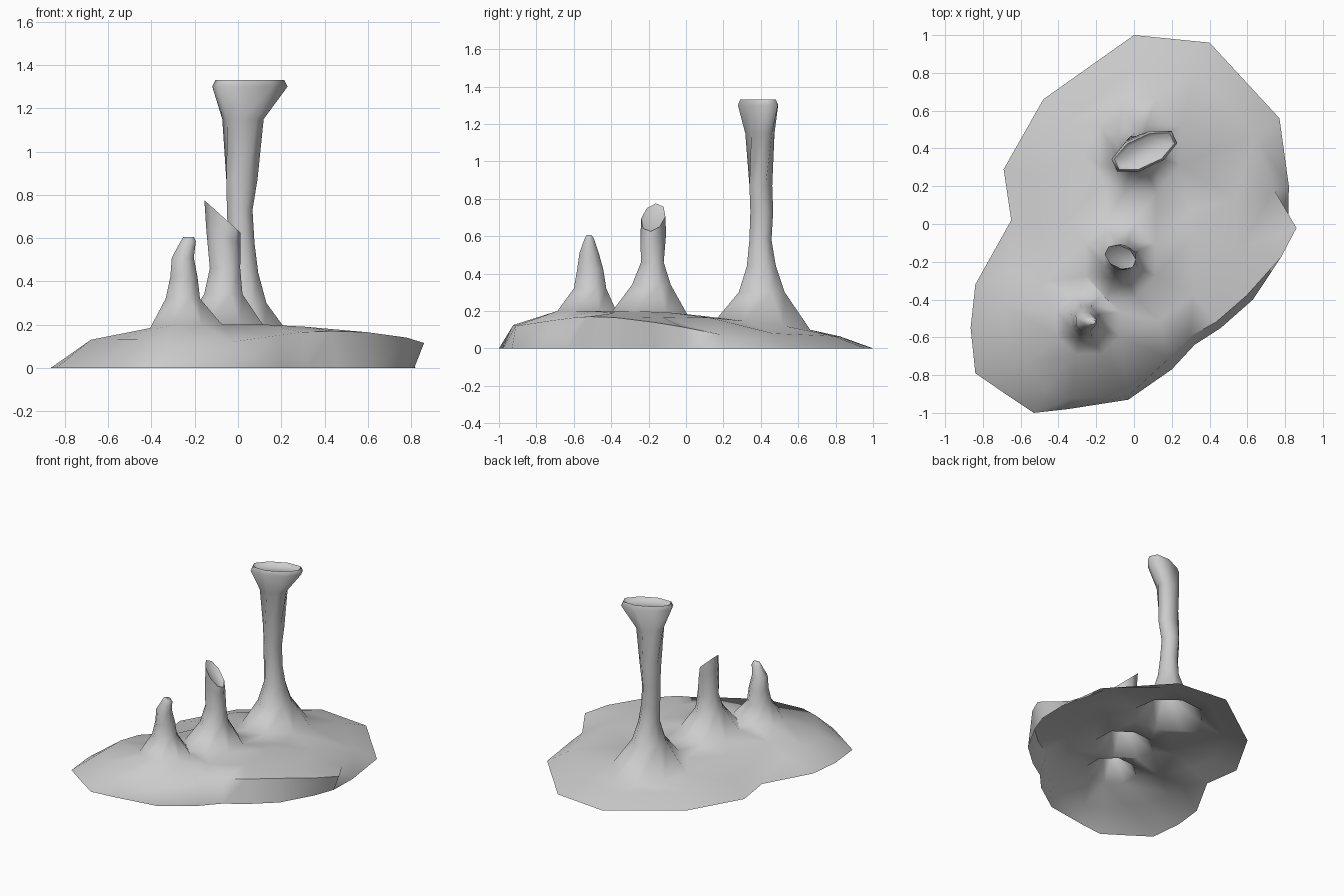
import bpy, bmesh
from math import sin, cos, pi, radians
from mathutils import Vector
from mathutils.geometry import delaunay_2d_cdt

if "Cube" in bpy.data.objects:
    bpy.data.objects.remove(bpy.data.objects["Cube"])

stone = bpy.data.materials.new("grey stone")
stone.use_nodes = True
GREY = (0.6, 0.6, 0.6, 1)
stone.diffuse_color = GREY
stone.node_tree.nodes["Principled BSDF"].inputs["Base Color"].default_value = GREY

SIDES = 8

# Ground edge: x, y, then inset and height of the shoulder above it
EDGE = [(0, 1, .18, .065), (.4, .96, .18, .065), (.77, .56, .16, .08), (.82, .2, .08, .075),
        (.815, -.02, -.045, .115), (.76, -.17, -.02, .14), (.63, -.4, .04, .165),
        (.46, -.55, .04, .17), (.32, -.64, .05, .165), (.2, -.77, .06, .15),
        (-.03, -.93, .02, .12), (-.35, -.98, .06, .125), (-.53, -1, .14, .13),
        (-.68, -.9, .2, .13), (-.84, -.79, .22, .13), (-.865, -.55, .22, .13),
        (-.84, -.32, .2, .11), (-.65, .02, .15, .07), (-.69, .29, .17, .06),
        (-.48, .66, .17, .06)]


def ground(x, y):
    """Height of the mound: a ridge falling to the back and sides."""
    across = .87 * y - .5 * x
    return .2 - .14 * max(0, across + .2) - .09 * max(0, x - .2) - .15 * max(0, -x - .3)


def ring(cx, cy, z, rx, ry, turn=0, tilt=0):
    """Rim points of one chimney level; a tilt lowers the +x side."""
    pts = []
    for i in range(SIDES):
        a = 2 * pi * (i + .5) / SIDES
        u, v = rx * cos(a), ry * sin(a)
        dx, dy = u * cos(turn) - v * sin(turn), u * sin(turn) + v * cos(turn)
        pts.append(Vector((cx + dx, cy + dy, z - tilt * dx)))
    return pts


def skirt(cx, cy, rx, ry):
    """Foot of a chimney, lying on the mound."""
    return [Vector((p.x, p.y, ground(p.x, p.y))) for p in ring(cx, cy, 0, rx, ry)]


T = radians(25)
tall_vent = [skirt(.03, .415, .23, .27),
             ring(.025, .405, .3, .115, .133), ring(.025, .403, .44, .074, .084),
             ring(.015, .398, .58, .066, .064), ring(.008, .405, .73, .064, .066),
             ring(.018, .4, .87, .078, .066), ring(.023, .395, 1.15, .1, .074, T),
             ring(.055, .385, 1.3, .19, .092, T), ring(.055, .385, 1.33, .175, .08, T),
             ring(.055, .385, 1.31, .15, .06, T)]
middle_vent = [skirt(-.07, -.19, .2, .22),
               ring(-.068, -.185, .34, .096, .112), ring(-.06, -.18, .46, .076, .066),
               ring(-.068, -.175, .61, .082, .066, -T, .5),
               ring(-.072, -.175, .7, .088, .06, -T, .9),
               ring(-.072, -.175, .685, .066, .044, -T, .9)]
small_vent = [skirt(-.24, -.53, .18, .17),
              ring(-.255, -.513, .32, .086, .094), ring(-.25, -.512, .42, .068, .076),
              ring(-.255, -.518, .51, .055, .056),
              ring(-.23, -.517, .585, .038, .028), ring(-.228, -.518, .606, .026, .014)]
vents = [tall_vent, middle_vent, small_vent]

bm = bmesh.new()


def add_ring(pts):
    return [bm.verts.new(p) for p in pts]


def bridge(low, high):
    n = len(low)
    for i in range(n):
        j = (i + 1) % n
        bm.faces.new((low[i], low[j], high[j], high[i]))


# Sloping outer band between ground edge and shoulder
foot, shoulder = [], []
for x, y, inset, z in reversed(EDGE):
    p = Vector((x, y, 0))
    foot.append(p)
    shoulder.append(p - p.normalized() * inset + Vector((0, 0, z)))
shoulder_verts = add_ring(shoulder)
bridge(add_ring(foot), shoulder_verts)

# Mound top: triangulated between the shoulder and the chimney feet
verts, points, edges = list(shoulder_verts), list(shoulder), []
loops = [(0, len(shoulder))]
feet = []
for vent in vents:
    loops.append((len(points), SIDES))
    feet.append(add_ring(vent[0]))
    verts += feet[-1]
    points += vent[0]
for start, n in loops:
    edges += [(start + i, start + (i + 1) % n) for i in range(n)]


def clear_of_vents(p):
    return all((p.xy - q.xy).length > .1 for v in vents for q in v[0]) and \
        all((p.xy - v[1][0].xy).length > .2 for v in vents)


for scale in (.72, .4):
    for s in shoulder[::2]:
        p = Vector((s.x * scale, s.y * scale, 0))
        p.z = ground(p.x, p.y)
        if clear_of_vents(p):
            points.append(p)
            verts.append(bm.verts.new(p))

faces = delaunay_2d_cdt([p.xy for p in points], edges, [], 1, 1e-5)
spans = [set(range(s, s + n)) for s, n in loops]
out_verts, source = faces[0], faces[3]
for tri in faces[2]:
    ids = [source[i][0] for i in tri]
    # Leave the chimneys open underneath
    if any(set(ids) <= span for span in spans[1:]):
        continue
    mid = sum((out_verts[i] for i in tri), Vector((0, 0))) / 3
    # Even-odd test keeps the triangles within the shoulder line
    inside = False
    for a, b in zip(shoulder, shoulder[1:] + shoulder[:1]):
        if (a.y > mid.y) != (b.y > mid.y):
            if mid.x < a.x + (mid.y - a.y) / (b.y - a.y) * (b.x - a.x):
                inside = not inside
    if inside:
        bm.faces.new([verts[i] for i in ids])

# Chimneys rising from the mound, each closed by a shallow floor
for vent, low in zip(vents, feet):
    for level in vent[1:]:
        high = add_ring(level)
        bridge(low, high)
        low = high
    bm.faces.new(low)

bmesh.ops.recalc_face_normals(bm, faces=bm.faces)
if sum(f.normal.z * f.calc_area() for f in bm.faces) < 0:
    bmesh.ops.reverse_faces(bm, faces=bm.faces)
mesh = bpy.data.meshes.new("vent_mound")
bm.to_mesh(mesh)
bm.free()
mesh.materials.append(stone)
mound = bpy.data.objects.new("vent_mound", mesh)
bpy.context.collection.objects.link(mound)
bpy.context.view_layer.objects.active = mound
mound.select_set(True)
bpy.ops.object.shade_smooth_by_angle(angle=radians(60))
